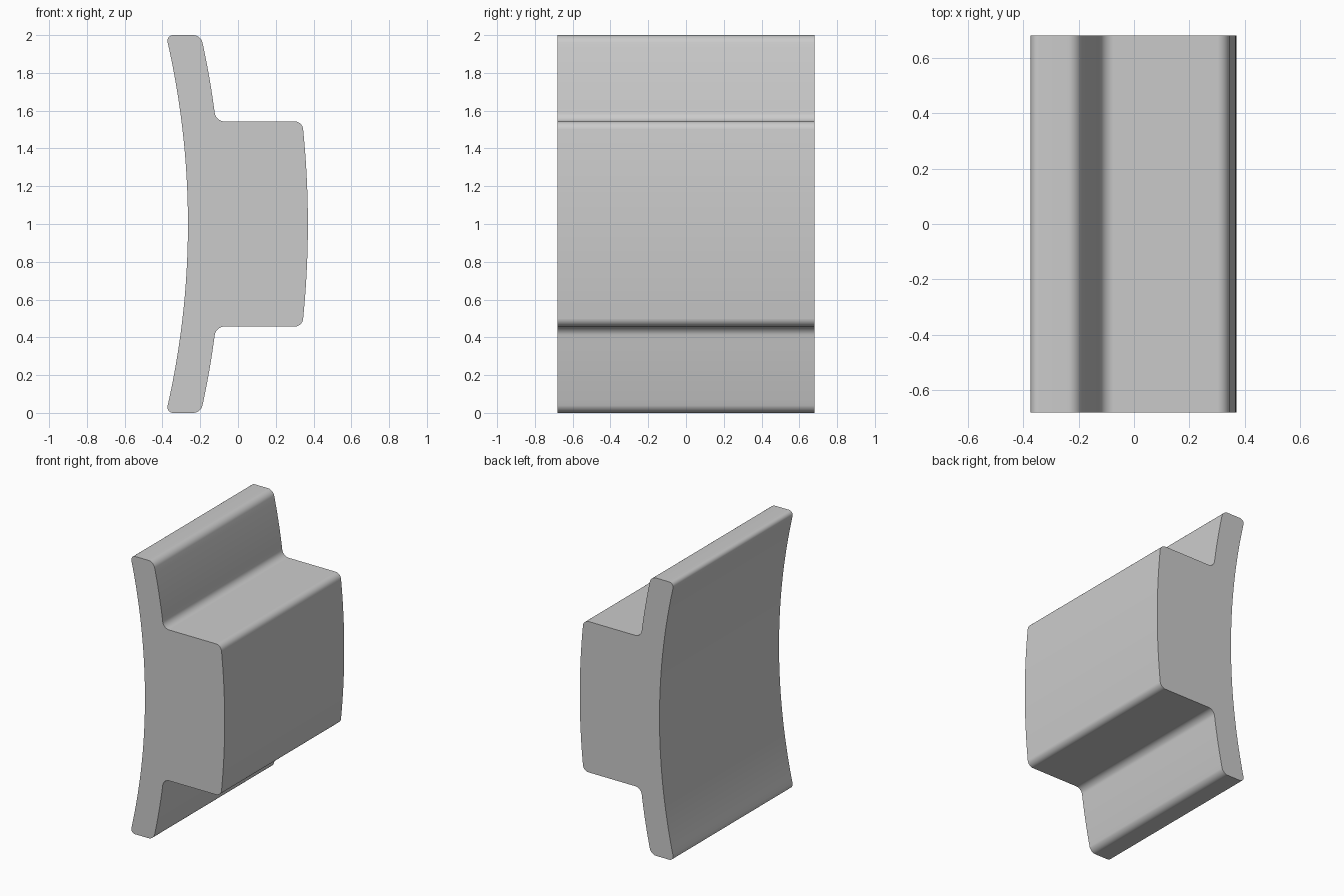
import bpy, bmesh, math
from mathutils import Vector

cube = bpy.data.objects.get("Cube")
if cube:
    bpy.data.objects.remove(cube, do_unlink=True)

AXIS_X = -4.615          # shared centre of the three curved faces
R_INNER, R_FLANGE, R_PAD = 4.35, 4.53, 4.985
HALF_DEPTH = 0.68


def on_arc(radius, h):
    return Vector((AXIS_X + math.sqrt(radius**2 - h**2), h))


def arc(radius, h0, h1, steps):
    return [on_arc(radius, h0 + (h1 - h0) * i / steps) for i in range(steps + 1)]


def fillet(start, corner, end, steps=10):
    centre = start + end - corner
    angles = [math.pi / 2 * i / steps for i in range(steps + 1)]
    return [centre + (start - centre) * math.cos(a) + (end - centre) * math.sin(a)
            for a in angles]


# Upper half of the cross-section, from the pad face round to the inner face
TOP, PAD, ROUND, ROOT = 1.0, 0.543, 0.04, 0.045
pad_corner = on_arc(R_PAD, PAD)
root = on_arc(R_FLANGE, PAD)
tip_out = on_arc(R_FLANGE, TOP)
tip_in = on_arc(R_INNER, TOP)
dx = Vector((1, 0))

half = arc(R_PAD, 0, PAD - ROUND, 12)
half += fillet(half[-1], pad_corner, pad_corner - dx * ROUND)
half += fillet(root + dx * ROOT, root, on_arc(R_FLANGE, PAD + ROOT))
half += arc(R_FLANGE, PAD + ROOT, TOP - ROUND, 12)[1:]
half += fillet(half[-1], tip_out, tip_out - dx * ROUND)[1:]
half += fillet(tip_in + dx * ROUND, tip_in, on_arc(R_INNER, TOP - ROUND))
half += arc(R_INNER, TOP - ROUND, 0, 24)[1:]

# Mirror to the lower half and extrude along the depth
outline = half + [Vector((p.x, -p.y)) for p in reversed(half[1:-1])]
bm = bmesh.new()
face = bm.faces.new([bm.verts.new((p.x, -HALF_DEPTH, p.y + 1)) for p in outline])
new = bmesh.ops.extrude_face_region(bm, geom=[face])["geom"]
bmesh.ops.translate(bm, vec=(0, 2 * HALF_DEPTH, 0),
                    verts=[v for v in new if isinstance(v, bmesh.types.BMVert)])
bmesh.ops.recalc_face_normals(bm, faces=bm.faces)
mesh = bpy.data.meshes.new("curved_flanged_block")
bm.to_mesh(mesh)
bm.free()
block = bpy.data.objects.new("curved_flanged_block", mesh)
bpy.context.collection.objects.link(block)

# Plain grey
grey = bpy.data.materials.new("grey")
grey.use_nodes = True
colour = (0.6, 0.6, 0.6, 1)
grey.diffuse_color = colour
grey.node_tree.nodes["Principled BSDF"].inputs["Base Color"].default_value = colour
mesh.materials.append(grey)

bpy.ops.object.select_all(action="DESELECT")
block.select_set(True)
bpy.context.view_layer.objects.active = block
bpy.ops.object.shade_smooth_by_angle(angle=math.radians(30))
